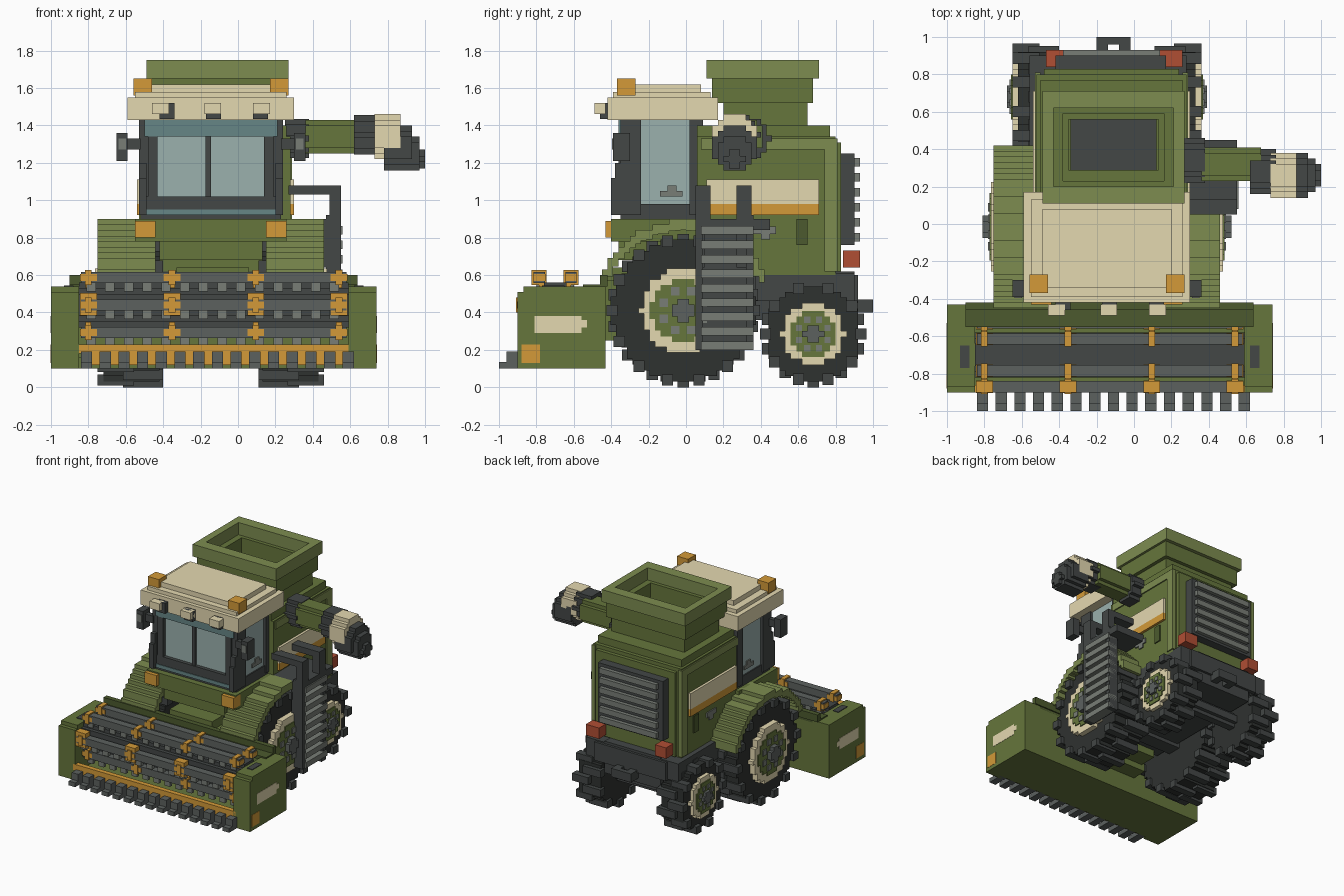
import bpy, bmesh, math

if "Cube" in bpy.data.objects:
    bpy.data.objects.remove(bpy.data.objects["Cube"])

C = -0.145   # symmetry plane of wheels, fenders and cab
CB = -0.12   # symmetry plane of body
CH = -0.13   # symmetry plane of header
V = 0.03     # block size


def mat(name, hexcol):
    m = bpy.data.materials.new(name)
    rgb = [int(hexcol[i:i + 2], 16) / 255 for i in (0, 2, 4)]
    m.diffuse_color = [((c + 0.055) / 1.055) ** 2.4 for c in rgb] + [1]
    m.use_nodes = True
    m.node_tree.nodes["Principled BSDF"].inputs["Base Color"].default_value = m.diffuse_color
    return m


GREEN, LIME, MOSS = mat("green", "66763c"), mat("light_green", "7d8c50"), mat("dark_green", "4c5a2e")
CREAM, ORANGE, RED = mat("cream", "e4d8b0"), mat("orange", "d39a38"), mat("red", "b04e34")
DARK, GREY, PALE = mat("dark", "434746"), mat("grey", "5c615f"), mat("pale_grey", "787d76")
TYRE, GLASS, TEAL = mat("tyre", "2f3230"), mat("glass", "9bb1ae"), mat("teal", "668686")


def blocks(name, m, boxes, mirror=None):
    """One mesh of axis-aligned blocks (x0, x1, y0, y1, z0, z1)."""
    boxes = list(boxes)
    if mirror is not None:
        boxes += [(2 * mirror - b[1], 2 * mirror - b[0], *b[2:]) for b in boxes]
    bm = bmesh.new()
    for x0, x1, y0, y1, z0, z1 in boxes:
        vs = bmesh.ops.create_cube(bm, size=1)["verts"]
        bmesh.ops.scale(bm, vec=(x1 - x0, y1 - y0, z1 - z0), verts=vs)
        bmesh.ops.translate(bm, vec=((x0 + x1) / 2, (y0 + y1) / 2, (z0 + z1) / 2), verts=vs)
    me = bpy.data.meshes.new(name)
    bm.to_mesh(me)
    bm.free()
    me.materials.append(m)
    ob = bpy.data.objects.new(name, me)
    bpy.context.collection.objects.link(ob)
    return ob


def disc(x0, x1, cy, cz, r):
    """Stepped disc with its axis along x, as one block per row."""
    n = max(1, round(2 * r / V))
    h = 2 * r / n
    rows = []
    for i in range(n):
        z = -r + (i + 0.5) * h
        w = max(V / 2, round(math.sqrt(r * r - z * z) / V) * V)
        rows.append((x0, x1, cy - w, cy + w, cz + z - h / 2, cz + z + h / 2))
    return rows


def around(n, cy, cz, r, start=0.0):
    return [(cy + r * math.cos(start + 2 * math.pi * i / n),
             cz + r * math.sin(start + 2 * math.pi * i / n)) for i in range(n)]


def cube(x0, x1, y, z, s):
    return (x0, x1, y - s, y + s, z - s, z + s)


def wheel(name, x0, x1, cy, cz, r, lugs, rim, hub_out):
    """Left wheel from outer x0 to inner x1, mirrored to the right."""
    mid = (x0 + x1) / 2
    blocks(name + "_tyre", TYRE, disc(x0 + .03, x1, cy, cz, r - .03), C)
    blocks(name + "_treads", DARK,
           [cube(*((x0, mid + .03) if i % 2 else (mid - .03, x1 + .02)), y, z, .03)
            for i, (y, z) in enumerate(around(lugs, cy, cz, r - .03, math.pi / 2))], C)
    o = x0 + .03
    blocks(name + "_rim", CREAM, disc(o - hub_out * .5, o, cy, cz, rim), C)
    blocks(name + "_dish", GREEN, disc(o - hub_out * .5 - .008, o, cy, cz, rim * .75), C)
    blocks(name + "_bolts", PALE, [cube(o - hub_out * .5 - .016, o, y, z, rim * .1)
                                   for y, z in around(8, cy, cz, rim * .5, math.pi / 8)], C)
    blocks(name + "_hub", GREY, disc(o - hub_out, o, cy, cz, rim * .28), C)


# Wheels, axles and chassis
wheel("front_wheel", -.75, -.42, -.015, .41, .41, 28, .225, .09)
wheel("rear_wheel", -.65, -.42, .68, .285, .285, 20, .165, .06)
blocks("axles", DARK, disc(-.5, .21, -.015, .41, .08) + disc(-.5, .21, .68, .28, .06))
blocks("chassis", DARK, [(-.4, .11, -.2, .9, .36, .62), (-.56, .28, .37, .9, .46, .61),
                         (-.46, .19, .84, .92, .45, .6), (-.2, -.14, .9, .97, .4, .47),
                         (-.08, -.02, .9, .97, .4, .47), (-.2, -.02, .96, 1, .4, .47)])

# Stepped front fenders
fender = []
for i in range(29):
    y = -.45 + i * V
    d = abs(y + V / 2 + .015)
    top = .41 + math.sqrt(max(.48 ** 2 - d * d, 0))
    low = .41 + math.sqrt(max(.43 ** 2 - d * d, 0))
    top = round(top / V) * V
    fender.append((-.75, -.44, y, y + V, max(.56, min(low, top - .05)), max(top, .62)))
blocks("fenders", LIME, fender, C)

# Main body with stepped rear
blocks("body", GREEN, [(-.52, .28, .06, .80, .6, 1.34), (-.5, .26, .06, .77, 1.34, 1.4),
                       (-.48, .24, .78, .83, .62, 1.31), (-.44, .15, -.2, .1, .6, .9),
                       (-.42, .13, -.36, -.18, .68, .8), (-.55, .26, -.4, .1, .78, .9)])
blocks("body_trim", LIME, [(-.53, -.5, .74, .81, .62, 1.33), (-.53, -.5, .08, .77, 1.27, 1.33)], CB)
blocks("side_stripe_cream", CREAM, [(-.54, -.51, .11, .71, .98, 1.11)], CB)
blocks("side_stripe_orange", ORANGE, [(-.54, -.51, .11, .71, .92, .98)], CB)
blocks("side_vents", MOSS, [(-.53, -.51, .59, .65, .76, .9)], CB)
blocks("side_handles", PALE, [(-.53, -.51, .36, .48, .82, .86), (-.53, -.51, .4, .45, .79, .82)], CB)

# Rear grille, lights
blocks("grille", DARK, [(-.42, .17, .8, .9, .76, 1.25)])
blocks("grille_louvres", PALE, [(-.38, .14, .88, .93, .78 + .08 * i, .825 + .08 * i) for i in range(6)])
blocks("tail_lights", RED, [(-.47, -.37, .84, .93, .64, .73), (.14, .26, .84, .93, .64, .73)])
blocks("front_lights", ORANGE, [(-.55, -.44, -.43, -.34, .8, .89)], C)

# Grain tank: stepped hollow funnel
tank = []
for w, y0, y1, z0, z1, t in ((.33, .2, .65, 1.4, 1.52, .09), (.36, .14, .68, 1.52, 1.65, .09)):
    x0, x1 = -.11 - w, -.11 + w
    tank += [(x0, x0 + t, y0, y1, z0, z1), (x1 - t, x1, y0, y1, z0, z1),
             (x0 + t, x1 - t, y0, y0 + t, z0, z1), (x0 + t, x1 - t, y1 - t, y1, z0, z1)]
blocks("grain_tank", GREEN, tank)
blocks("grain_tank_rim", LIME, [(-.49, -.43, .11, .71, 1.65, 1.75), (.21, .27, .11, .71, 1.65, 1.75),
                                (-.43, .21, .11, .2, 1.65, 1.75), (-.43, .21, .62, .71, 1.65, 1.75)])
blocks("grain_tank_floor", DARK, [(-.34, .12, .27, .57, 1.39, 1.43)])

# Cab
blocks("cab_glass", GLASS, [(-.51, .22, -.33, .07, .9, 1.43)])
blocks("cab_sill", DARK, [(-.52, .23, -.35, .08, .9, .98), (-.5, .21, -.36, -.32, .95, 1.02)])
blocks("cab_header", TEAL, [(-.5, .21, -.36, -.32, 1.34, 1.43), (-.5, .21, -.365, -.34, .92, .95)])
blocks("cab_pillars", DARK, [(-.53, -.48, -.35, -.24, .92, 1.43), (-.53, -.48, .02, .09, .92, 1.43),
                             (-.48, -.43, -.36, -.32, .96, 1.34), (-.53, -.49, -.4, -.35, .92, 1.12),
                             (-.53, -.49, -.38, -.35, 1.12, 1.2)], C)
blocks("windscreen_bar", DARK, [(-.175, -.145, -.35, -.32, 1, 1.34)])
blocks("door_handles", PALE, [(-.52, -.49, -.14, -.02, 1.02, 1.05), (-.52, -.49, -.1, -.05, 1.05, 1.08)], C)
blocks("cab_roof", CREAM, [(-.59, .3, -.42, .17, 1.43, 1.55), (-.55, .26, -.39, .13, 1.55, 1.58),
                           (-.49, .2, -.34, .08, 1.58, 1.62)])
blocks("beacons", ORANGE, [(-.56, -.46, -.37, -.27, 1.56, 1.65)], C)
blocks("roof_lamps", CREAM, [(x, x + .09, -.49, -.43, 1.46, 1.52) for x in (-.46, -.18, .08)])
blocks("roof_lamp_mounts", DARK, [(x + .04, x + .12, -.46, -.41, 1.435, 1.52) for x in (-.46, -.21, .04)])
blocks("mirrors", DARK, [(-.65, -.59, -.39, -.3, 1.21, 1.36), (-.6, -.52, -.36, -.32, 1.27, 1.33)], C)
blocks("mirror_faces", PALE, [(-.64, -.6, -.395, -.38, 1.27, 1.33)], C)

# Unloading auger on the right
blocks("auger_base", DARK, disc(.25, .38, .34, 1.33, .105))
blocks("auger_tube", GREEN, disc(.36, .68, .32, 1.34, .09))
blocks("auger_collar", DARK, disc(.62, .76, .28, 1.35, .105))
blocks("auger_band", CREAM, disc(.73, .87, .26, 1.34, .12))
blocks("auger_spout", DARK, disc(.78, .93, .26, 1.28, .12) + disc(.92, .97, .26, 1.25, .09)
       + disc(.96, 1, .26, 1.22, .05))

# Ladder, platform and handrails on the right
blocks("platform", DARK, [(.27, .55, .05, .45, .84, .9)])
blocks("ladder_rails", DARK, [(.47, .55, .05, .09, .2, .92), (.47, .55, .32, .36, .2, .92),
                              (.47, .49, .09, .32, .2, .9)])
blocks("ladder_rungs", PALE, [(.48, .56, .08, .36, .2 + .077 * i, .245 + .077 * i) for i in range(9)])
blocks("handrails", DARK, [b for y in (.05, .27) for b in
                           ((.49, .55, y, y + .08, .84, 1.08), (.27, .55, y, y + .08, 1.03, 1.08),
                            (.45, .5, y, y + .05, .64, .9))])

# Header: trough, side shields, feeder house
blocks("header_trough", GREEN, [(-.86, .6, -.87, -.43, .1, .16), (-.86, .6, -.52, -.43, .16, .54)])
blocks("header_top", MOSS, [(-.9, .64, -.55, -.43, .52, .55), (-.9, .64, -.46, -.42, .54, .6)])
blocks("header_sides", GREEN, [(-1, -.85, -.87, -.43, .1, .54), (-1, -.85, -.9, -.87, .1, .51)], CH)
blocks("shield_slots", DARK, [(-.93, -.88, -.77, -.65, .53, .545)], CH)
blocks("shield_stripes", CREAM, [(-1.002, -.99, -.81, -.56, .29, .38), (-1.002, -.99, -.56, -.53, .32, .36)], CH)
blocks("shield_reflectors", ORANGE, [(-1.002, -.99, -.88, -.78, .13, .23)], CH)
blocks("feeder_house", GREEN, [(-.36, .09, -.45, -.3, .25, .57), (-.33, .06, -.42, -.15, .3, .64)])

# Cutter bar
blocks("cutter_bar", ORANGE, [(-.87, .61, -.9, -.86, .18, .23)]
       + [(-.78 + .1 * i, -.74 + .1 * i, -.9, -.86, .12, .19) for i in range(14)])
blocks("cutter_fingers", GREY, [b for x in [-.84 + .1 * i for i in range(15)] for b in
                                ((x, x + .06, -1, -.86, .1, .135), (x, x + .06, -.96, -.86, .135, .19))])

# Reel: tube, six bats with tines, orange spiders
RY, RZ = -.70, .44
bats = around(6, RY, RZ, .17)
blocks("reel_tube", DARK, disc(-.85, .59, RY, RZ, .12))
blocks("reel_bats", GREY, [cube(-.84, .58, y, z, .03) for y, z in bats])
blocks("reel_tines", PALE, [(x, x + .05, y - .015, y + .015, z - .075, z - .02)
                            for y, z in bats for x in [-.81 + .1 * i for i in range(14)]])
spiders = []
for x in (-.8, -.353, .095, .54):
    spiders += [cube(x - .015, x + .015, y, z, .02)
                for r in (.1, .13, .15) for y, z in around(6, RY, RZ, r)]
    spiders += [cube(x - .018, x + .018, y, z, .04) for y, z in bats]
    for y, z in bats:
        spiders.append((x - .045, x + .045, y - .033, y + .033, z - .018, z + .018))
    spiders.append((x - .045, x + .045, -.9, -.84, .385, .505))
blocks("reel_spiders", ORANGE, spiders)
